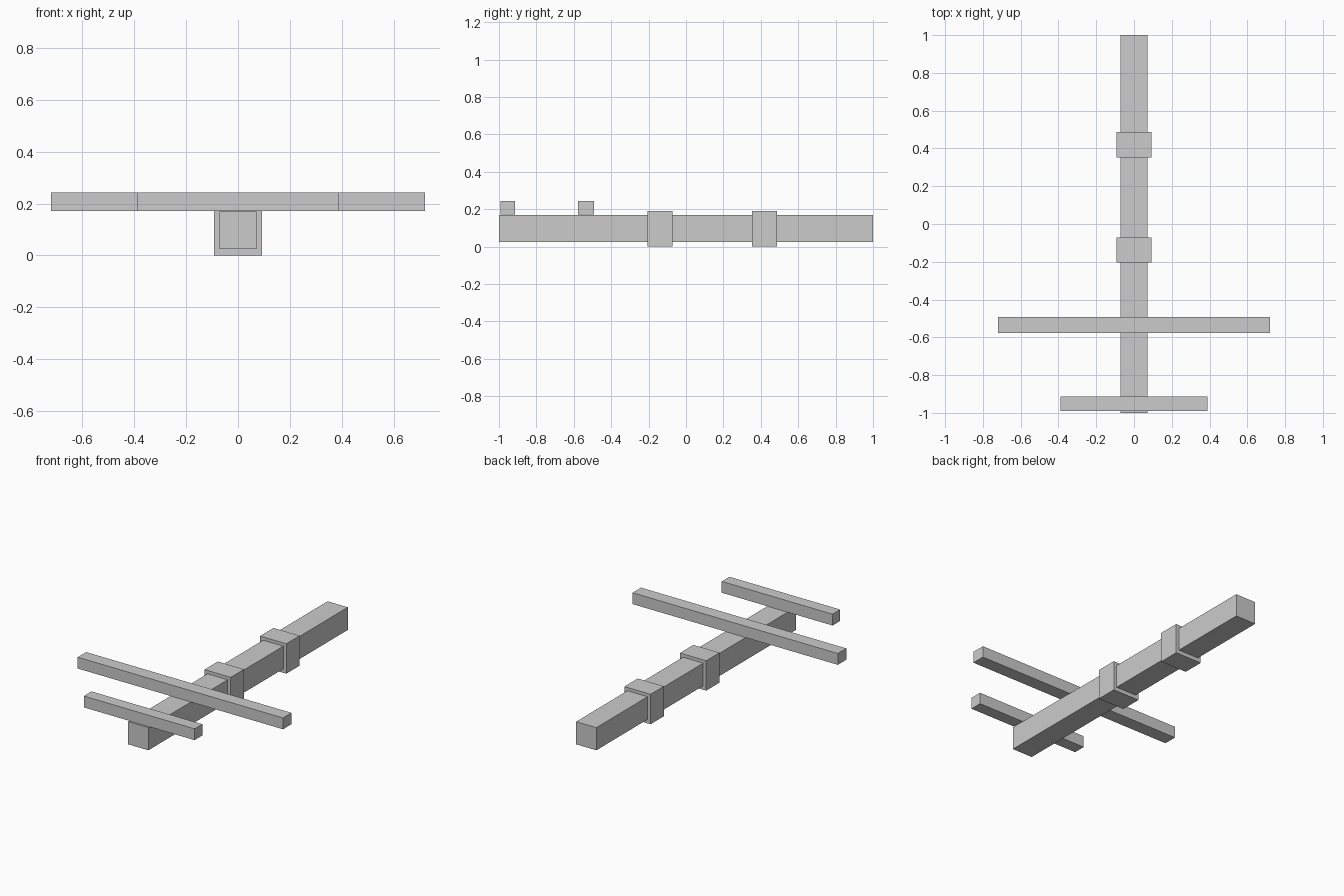
import bpy

if "Cube" in bpy.data.objects:
    bpy.data.objects.remove(bpy.data.objects["Cube"])


def box(name, x, y, z):
    """Axis-aligned box from (min, max) ranges."""
    bpy.ops.mesh.primitive_cube_add(size=1, location=[sum(r) / 2 for r in (x, y, z)])
    ob = bpy.context.object
    ob.name = name
    ob.scale = [r[1] - r[0] for r in (x, y, z)]
    bpy.ops.object.transform_apply(location=False, rotation=False, scale=True)
    return ob


# Long square beam running front to back
box("main_beam", (-0.071, 0.071), (-1.0, 1.0), (0.025, 0.169))

# Two thicker collars around the beam
for name, y in (("front_collar", -0.138), ("rear_collar", 0.42)):
    box(name, (-0.092, 0.092), (y - 0.067, y + 0.067), (0.0, 0.19))

# Crossbars resting on the beam
box("short_crossbar", (-0.389, 0.389), (-0.991, -0.914), (0.171, 0.243))
box("long_crossbar", (-0.721, 0.721), (-0.578, -0.493), (0.171, 0.243))
